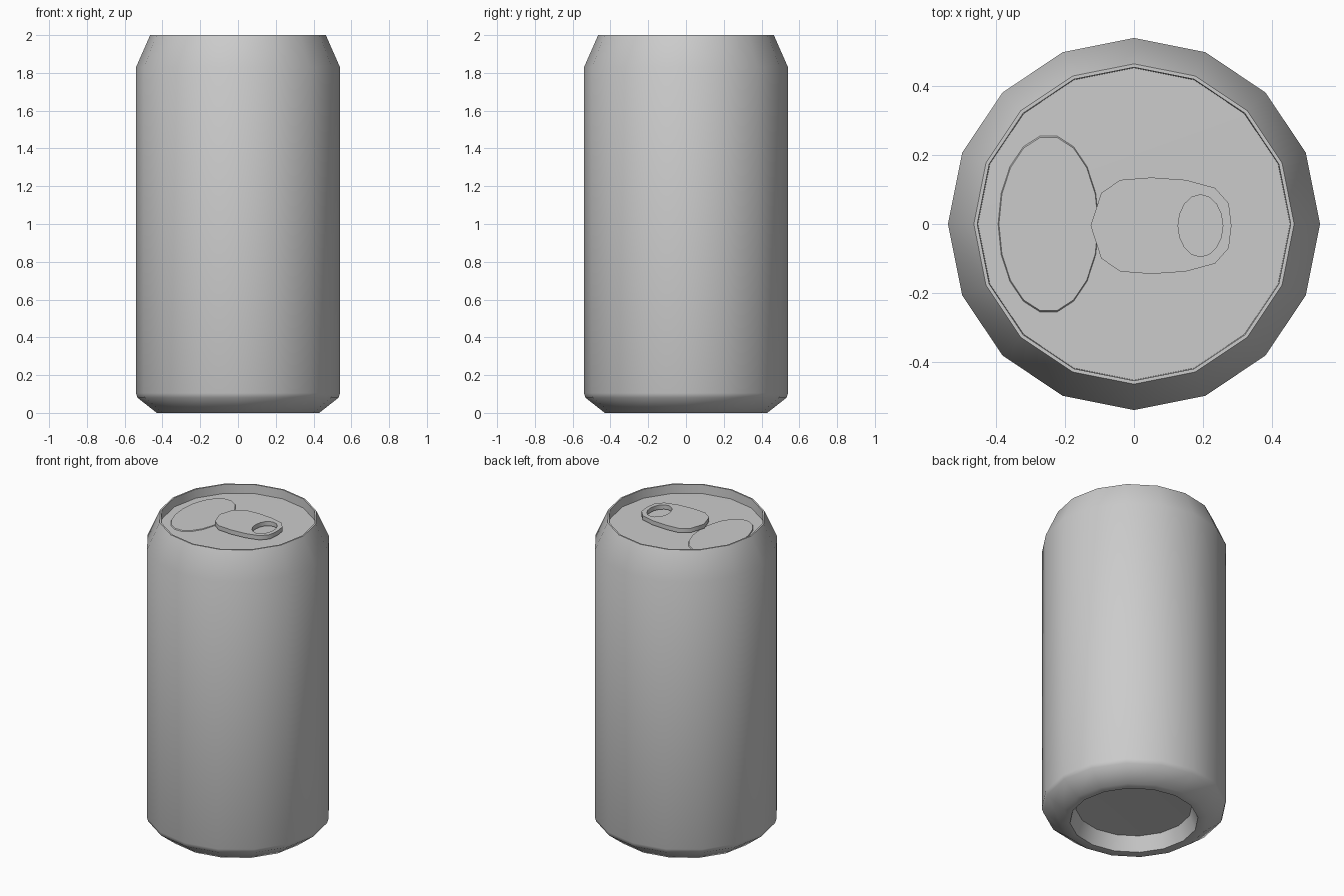
import bpy, bmesh
from math import sin, cos, pi, radians

if "Cube" in bpy.data.objects:
    bpy.data.objects.remove(bpy.data.objects["Cube"])


def finish(obj, angle=40):
    bpy.ops.object.select_all(action='DESELECT')
    obj.select_set(True)
    bpy.context.view_layer.objects.active = obj
    bpy.ops.object.shade_smooth_by_angle(angle=radians(angle))
    return obj


def lathe(name, profile, sides=16, scale=(1, 1), centre=(0, 0)):
    """Revolve (radius, z) points; radius 0 becomes a single pole vertex."""
    bm = bmesh.new()
    rings = []
    for r, z in profile:
        n = sides if r > 0 else 1
        rings.append([bm.verts.new((centre[0] + r * scale[0] * cos(2 * pi * i / sides),
                                    centre[1] + r * scale[1] * sin(2 * pi * i / sides), z))
                      for i in range(n)])
    for a, b in zip(rings, rings[1:]):
        for i in range(sides):
            j = (i + 1) % sides
            quad = [a[i % len(a)], a[j % len(a)], b[j % len(b)], b[i % len(b)]]
            bm.faces.new(list(dict.fromkeys(quad)))
    bmesh.ops.recalc_face_normals(bm, faces=bm.faces)
    mesh = bpy.data.meshes.new(name)
    bm.to_mesh(mesh)
    bm.free()
    obj = bpy.data.objects.new(name, mesh)
    bpy.context.collection.objects.link(obj)
    return finish(obj)


# Can shell: recessed base, foot, wall, shoulder, rim and sunken lid
lathe("can_body", [(0, 0.10), (0.34, 0.09), (0.375, 0.0), (0.43, 0.0), (0.532, 0.08),
                   (0.54, 0.105), (0.54, 1.83), (0.465, 2.0), (0.455, 2.0),
                   (0.453, 1.943), (0, 1.945)])

# Mouth panel pressed into the lid
lathe("mouth_panel", [(1, 1.942), (0.98, 1.949), (0, 1.949)], 18, (0.147, 0.26), (-0.248, 0))

# Rivet under the tab
lathe("rivet", [(0.04, 1.942), (0.04, 1.97), (0, 1.97)], 12, centre=(-0.02, -0.005))

# Pull tab: outline mirrored across its long axis, with an oval finger hole
half = [(-0.095, 0.095), (-0.04, 0.133), (0.05, 0.14), (0.15, 0.133), (0.235, 0.11), (0.275, 0.065)]
outline = ([(-0.126, 0)] + half + [(0.283, 0)] + [(x, -y) for x, y in reversed(half)])
hole = [(0.193 + 0.065 * cos(2 * pi * i / 16), 0.09 * sin(2 * pi * i / 16)) for i in range(16)]
curve = bpy.data.curves.new("pull_tab", 'CURVE')
curve.dimensions = '2D'
curve.fill_mode = 'BOTH'
curve.extrude = 0.014
for loop in (outline, hole):
    spline = curve.splines.new('POLY')
    spline.points.add(len(loop) - 1)
    for p, (x, y) in zip(spline.points, loop):
        p.co = (x, y, 0, 1)
    spline.use_cyclic_u = True
tab = bpy.data.objects.new("pull_tab", curve)
bpy.context.collection.objects.link(tab)
tab.location = (0, -0.005, 1.971)
bpy.ops.object.select_all(action='DESELECT')
tab.select_set(True)
bpy.context.view_layer.objects.active = tab
bpy.ops.object.convert(target='MESH')
tab = bpy.context.view_layer.objects.active
bm = bmesh.new()
bm.from_mesh(tab.data)
bmesh.ops.remove_doubles(bm, verts=bm.verts, dist=0.0005)
bmesh.ops.recalc_face_normals(bm, faces=bm.faces)
bm.to_mesh(tab.data)
bm.free()
finish(tab, 50)
